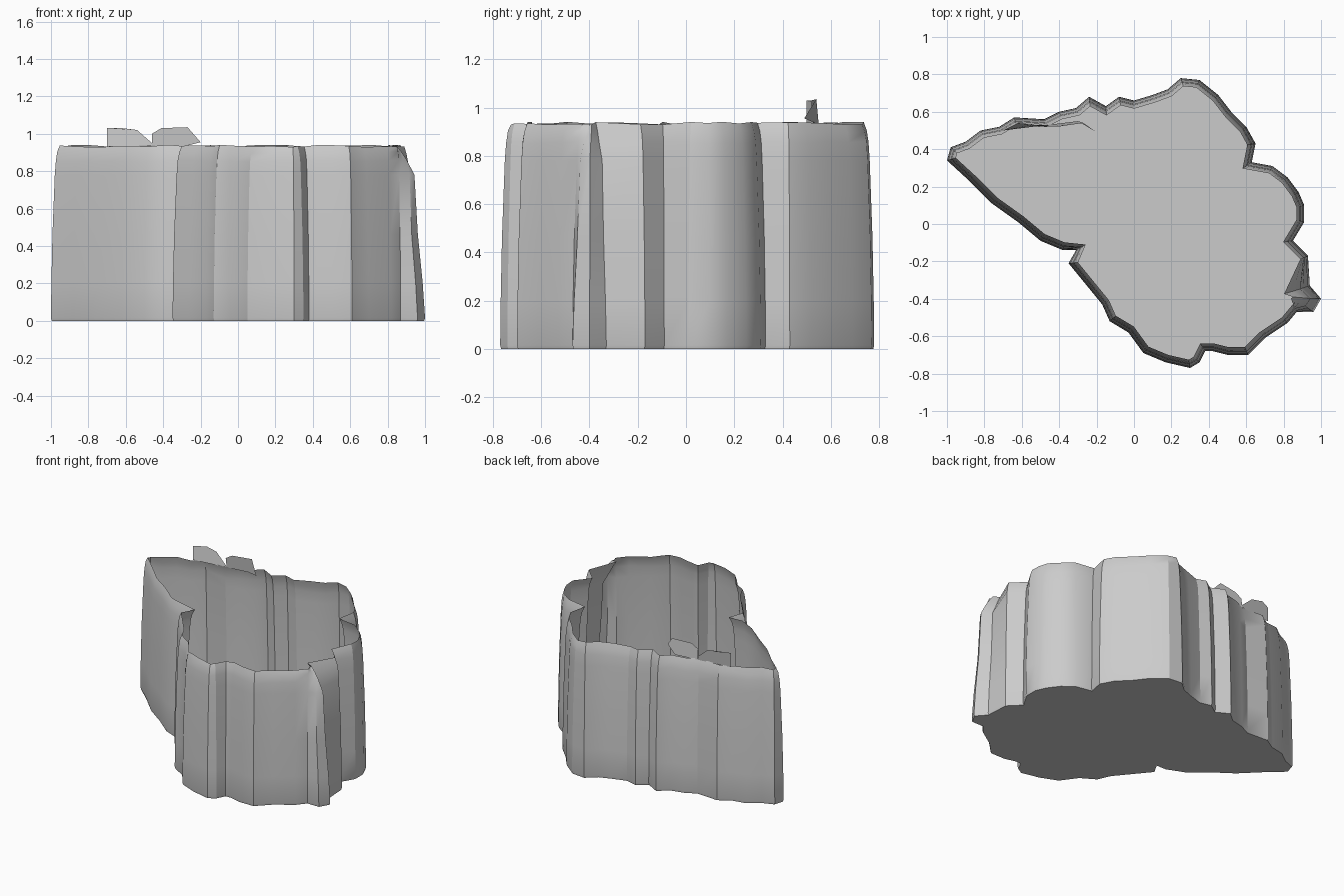
import bpy, bmesh, math, random
from mathutils import Vector

if "Cube" in bpy.data.objects:
    bpy.data.objects.remove(bpy.data.objects["Cube"])

random.seed(4)

# Footprint of the scalloped wall, counter-clockwise from the left point
OUTLINE = [
    (-1, .34), (-.88, .23), (-.76, .11), (-.62, .01), (-.5, -.09), (-.38, -.14),
    (-.31, -.14), (-.35, -.21), (-.26, -.32), (-.17, -.43), (-.13, -.52), (-.03, -.58),
    (.05, -.69), (.17, -.74), (.3, -.77), (.35, -.74), (.38, -.68), (.42, -.68),
    (.5, -.7), (.61, -.7), (.7, -.61), (.82, -.53), (.87, -.47), (.96, -.47),
    (1, -.4), (.94, -.33), (.93, -.17), (.85, -.09), (.91, .01), (.91, .1),
    (.88, .17), (.82, .25), (.74, .31), (.63, .33), (.65, .43), (.6, .52),
    (.52, .6), (.45, .69), (.35, .77), (.25, .78), (.18, .72), (.1, .69),
    (0, .66), (-.08, .68), (-.15, .63), (-.24, .68), (-.31, .62), (-.4, .6),
    (-.48, .56), (-.64, .57), (-.72, .52), (-.82, .5), (-.9, .44), (-.98, .41)]
SPUR = {23, 24, 25}  # corner that leans back near the top

# Height, inward lean, extra lean of the spur
LEVELS = [(0, .004, 0), (.015, 0, 0), (.2, .002, .01), (.46, .007, .03),
          (.78, .018, .035), (.855, .023, .07), (.9, .03, .09), (.935, .042, .10)]


def finish(name, bm, angle=30):
    me = bpy.data.meshes.new(name)
    bm.to_mesh(me)
    bm.free()
    for p in me.polygons:
        p.use_smooth = True
    me.set_sharp_from_angle(angle=math.radians(angle))
    ob = bpy.data.objects.new(name, me)
    bpy.context.collection.objects.link(ob)
    return ob


def inward(i):
    """Mitred inward direction at an outline point."""
    a, p, b = (Vector(OUTLINE[(i + k) % len(OUTLINE)]) for k in (-1, 0, 1))
    d1, d2 = (p - a).normalized(), (b - p).normalized()
    n1, n2 = Vector((-d1.y, d1.x)), Vector((-d2.y, d2.x))
    m = (n1 + n2).normalized()
    return m / max(m.dot(n1), .7)


# Scalloped wall with rounded rim and closed floor
bm = bmesh.new()
rings = []
for z, lean, spur in LEVELS:
    ring = []
    for i, xy in enumerate(OUTLINE):
        p = Vector(xy) + inward(i) * lean
        if i in SPUR:
            p += (Vector((.78, -.38)) - p).normalized() * spur
        dz = random.uniform(-.006, .006) if z > .85 else 0
        ring.append(bm.verts.new((p.x, p.y, z + dz)))
    rings.append(ring)
n = len(OUTLINE)
for lo, hi in zip(rings, rings[1:]):
    for i in range(n):
        j = (i + 1) % n
        bm.faces.new((lo[i], lo[j], hi[j], hi[i]))
bm.faces.new(rings[0][::-1])
finish("scalloped_wall", bm)

# Two broken fins standing on the back rim
FINS = {
    "left_rim_fin": [(-.70, .50, .93), (-.46, .53, .93), (-.46, .52, .95),
                     (-.54, .53, 1.02), (-.62, .54, 1.03), (-.70, .50, 1.03)],
    "right_rim_fin": [(-.46, .53, .93), (-.30, .55, .93), (-.20, .49, .955),
                      (-.27, .54, 1.035), (-.41, .52, 1.03), (-.46, .52, 1.0)]}
for name, pts in FINS.items():
    bm = bmesh.new()
    bm.faces.new([bm.verts.new(p) for p in pts])
    finish(name, bm)
